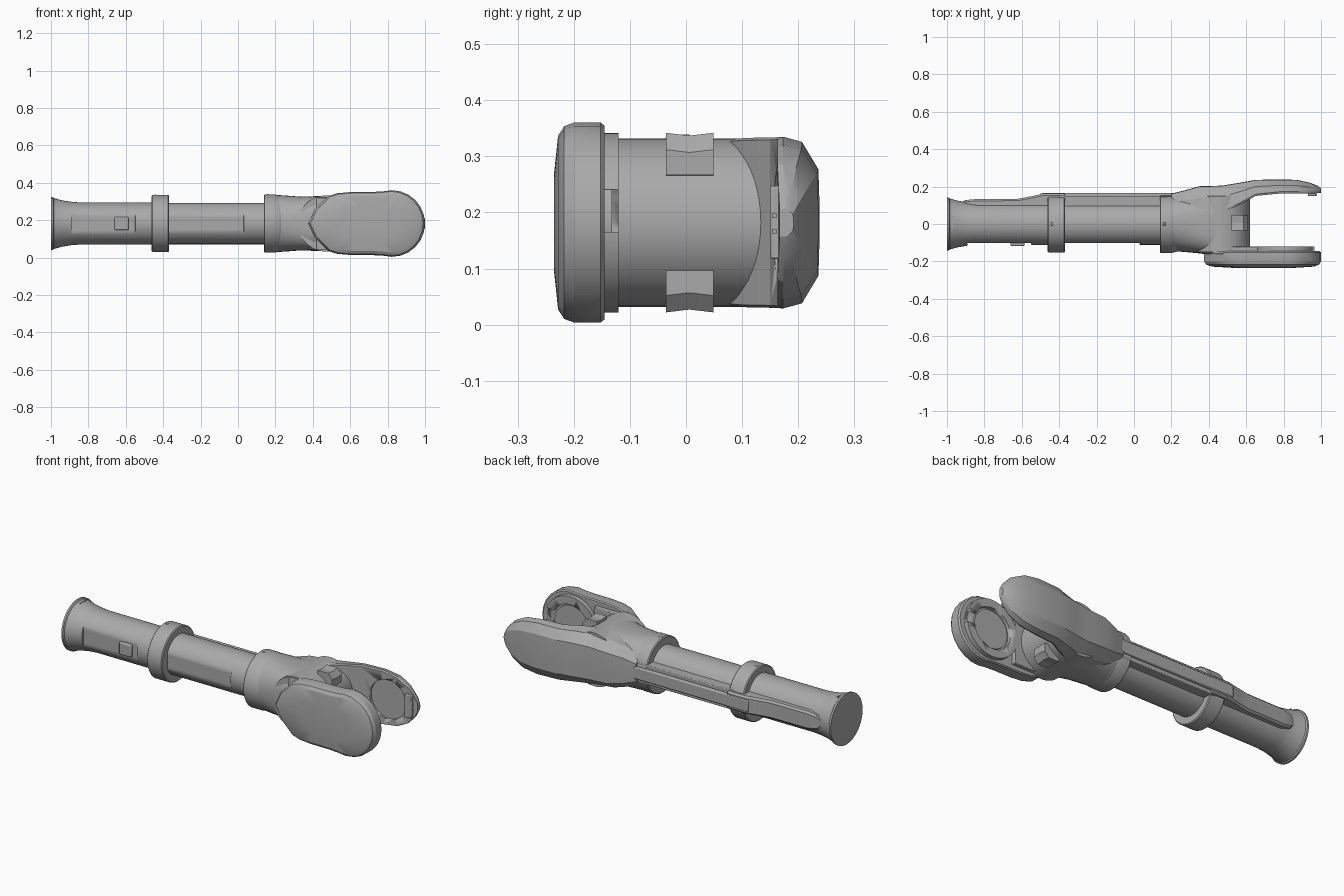
import bpy, bmesh
from math import sin, cos, pi, radians
from mathutils import Vector

if "Cube" in bpy.data.objects:
    bpy.data.objects.remove(bpy.data.objects["Cube"])

ZC = 0.182  # height of the long axis

grey = bpy.data.materials.new("grey_metal")
grey.use_nodes = True
grey.diffuse_color = (0.4, 0.4, 0.4, 1)
grey.node_tree.nodes["Principled BSDF"].inputs["Base Color"].default_value = (0.4, 0.4, 0.4, 1)


def loft(name, rings, angle=30, bevel=0):
    """Skin a list of equal-length point rings and cap both ends."""
    bm = bmesh.new()
    rows = [[bm.verts.new(p) for p in ring] for ring in rings]
    n = len(rows[0])
    for a, b in zip(rows, rows[1:]):
        for i in range(n):
            j = (i + 1) % n
            bm.faces.new((a[i], a[j], b[j], b[i]))
    bm.faces.new(rows[0])
    bm.faces.new(rows[-1])
    bmesh.ops.recalc_face_normals(bm, faces=bm.faces)
    mesh = bpy.data.meshes.new(name)
    bm.to_mesh(mesh)
    bm.free()
    mesh.materials.append(grey)
    ob = bpy.data.objects.new(name, mesh)
    bpy.context.collection.objects.link(ob)
    if bevel:
        mod = ob.modifiers.new("bevel", "BEVEL")
        mod.width, mod.segments = bevel, 2
    bpy.ops.object.select_all(action="DESELECT")
    ob.select_set(True)
    bpy.context.view_layer.objects.active = ob
    bpy.ops.object.shade_smooth_by_angle(angle=radians(angle))
    return ob


def box(name, x, y, z, bevel=0.0):
    """Box from min/max pairs; z is relative to the axis."""
    ring = lambda px: [(px, y[0], ZC + z[0]), (px, y[1], ZC + z[0]),
                       (px, y[1], ZC + z[1]), (px, y[0], ZC + z[1])]
    return loft(name, [ring(x[0]), ring(x[1])], bevel=bevel)


def tube(name, profile, flat=None, n=64):
    """Lathe about the long axis; optional flattened front between two x."""
    rings = []
    for x, r in profile:
        ring = []
        for i in range(n):
            y, z = r * cos(2 * pi * i / n), r * sin(2 * pi * i / n)
            if flat and flat[0] <= x <= flat[1]:
                y = max(y, -0.102)
            ring.append((x, y, ZC + z))
        rings.append(ring)
    return loft(name, rings)


def disc(name, cx, r, y0, y1, n=48):
    return loft(name, [[(cx + r * cos(2 * pi * i / n), y, ZC + r * sin(2 * pi * i / n))
                        for i in range(n)] for y in (y0, y1)])


def cut(ob, *cutters):
    for c in cutters:
        c.hide_render = True
        c.hide_viewport = False
        c.display_type = "WIRE"
        mod = ob.modifiers.new("cut", "BOOLEAN")
        mod.operation, mod.object, mod.solver = "DIFFERENCE", c, "EXACT"
        bpy.context.view_layer.objects.active = ob
        bpy.ops.object.modifier_apply(modifier=mod.name)
        bpy.data.objects.remove(c)


# Handle tubes with flared butt and flattened front panels
tube("rear_grip", [(-1, .142), (-.99, .142), (-.985, .136), (-.94, .124), (-.891, .116),
                   (-.889, .116), (-.84, .112), (-.551, .112), (-.549, .112), (-.4, .112)],
     (-.89, -.55))
tube("front_grip", [(-.42, .111), (.029, .111), (.031, .111), (.2, .111)], (-.5, .03))
tube("middle_ring", [(-.462, .11), (-.462, .147), (-.457, .152), (-.373, .152),
                     (-.368, .147), (-.368, .11)])
box("grip_button", (-.66, -.585), (-.118, -.09), (-.035, .035), .006)
box("butt_slot", (-.975, -.968), (-.02, .04), (.128, .133))

# Rail along the back
strip = [(-.92, .02, .12), (-.9, .04, .128), (-.85, .05, .133), (-.62, .05, .135),
         (-.54, .05, .15), (-.48, .05, .163), (-.37, .05, .163)]
loft("rear_rail", [[(x, .07, ZC - h), (x, y - .01, ZC - h), (x, y, ZC - h * .8),
                    (x, y, ZC + h * .8), (x, y - .01, ZC + h), (x, .07, ZC + h)]
                   for x, h, y in strip])
box("front_rail_base", (-.4, .2), (.07, .148), (-.055, .055), .004)
box("front_rail_top", (-.5, .24), (.1, .165), (-.034, .034), .006)

# Collar and fork body, blending from round to boxy
tube("fork_collar", [(.138, .11), (.138, .15), (.143, .155), (.2, .155), (.23, .148), (.25, .13)])
sections = [(.2, -.145, .15, .153, 1), (.25, -.148, .152, .15, .9), (.33, -.155, .155, .144, .75),
            (.41, -.165, .16, .146, .6), (.47, -.16, .16, .148, .5)]
rings = []
for x, y0, y1, h, power in sections:
    ring = []
    for i in range(40):
        c, s = cos(2 * pi * i / 40), sin(2 * pi * i / 40)
        y = (y0 + y1) / 2 + (y1 - y0) / 2 * abs(c) ** power * (1 if c > 0 else -1)
        ring.append((x, y, ZC + h * abs(s) ** power * (1 if s > 0 else -1)))
    rings.append(ring)
loft("fork_body", rings)
disc("fork_hub", .47, .15, -.15, .15)

# V-topped stop blocks above and below the hub
for name, side in (("upper_stop", 1), ("lower_stop", -1)):
    loft(name, [[(.52, y, ZC + side * .08), (.61, y, ZC + side * .085),
                 (.61, y, ZC + side * (top - .03)), (.585, y, ZC + side * top),
                 (.52, y, ZC + side * top)]
                for y, top in ((-.036, .16), (.006, .155), (.049, .16))], angle=10)

# Broad front paddle: stepped outline layers
half = [(.375, 0), (.41, .075), (.485, .148), (.53, .162), (.6, .168), (.72, .169)]
arc = [(.822 + .178 * cos(radians(a)), .178 * sin(radians(a))) for a in range(105, -1, -15)]
upper = half + arc
outline = upper + [(x, -z) for x, z in upper[-2:0:-1]]
center = Vector((.7, 0))
layers = [(-.145, .97), (-.152, 1), (-.2, 1), (-.217, .965), (-.228, .87), (-.235, .5)]
loft("front_paddle", [[(center.x + (x - center.x) * s, y, ZC + z * s) for x, z in outline]
                      for y, s in layers], angle=25)
box("paddle_root", (.42, .66), (-.16, -.12), (-.14, .14), .004)

# Socket ring on the inside of the paddle, notched at the tip
socket = disc("paddle_socket", .805, .16, -.15, -.12)
cut(socket, disc("socket_bore", .805, .115, -.14, -.1),
    box("socket_notch", (.88, 1.1), (-.145, -.1), (-.017, .058)))
disc("socket_plate", .805, .105, -.15, -.132)

# Rear fork arm, faceted outside, tapering to the tip
arm = [(.2, .05, .16, .08), (.27, .05, .178, .115), (.35, .05, .2, .138), (.47, .06, .203, .148),
       (.56, .1, .218, .151), (.65, .15, .234, .152), (.78, .163, .236, .153), (.87, .163, .234, .14),
       (.94, .163, .219, .105), (.98, .165, .203, .062), (1, .167, .19, .025)]
rings = []
for x, y0, y1, h in arm:
    mid = y0 + (y1 - y0) * .6
    edge = [(y0, h * .97), (y0 + .01, h), (mid, h * .94), (y1, h * .62), (y1 + .002, h * .2)]
    rings.append([(x, y, ZC + z) for y, z in edge] + [(x, y, ZC - z) for y, z in reversed(edge)])
arm_ob = loft("rear_arm", rings, angle=20)
cut(arm_ob, disc("arm_bore", .82, .11, .1, .172))
box("arm_tip_tab", (.93, .975), (.15, .175), (-.065, .065), .004)

# Small bolts on the ring, collar and arm tip
for name, x, y, z in (("ring_bolt", -.44, 0, .15), ("collar_bolt", .16, 0, .153)):
    box(name, (x - .008, x + .008), (y - .008, y + .008), (z - .01, z + .004), .003)
for z in (-.015, .012):
    box("tip_bolt", (.97, .979), (.153, .161), (z - .004, z + .004))
